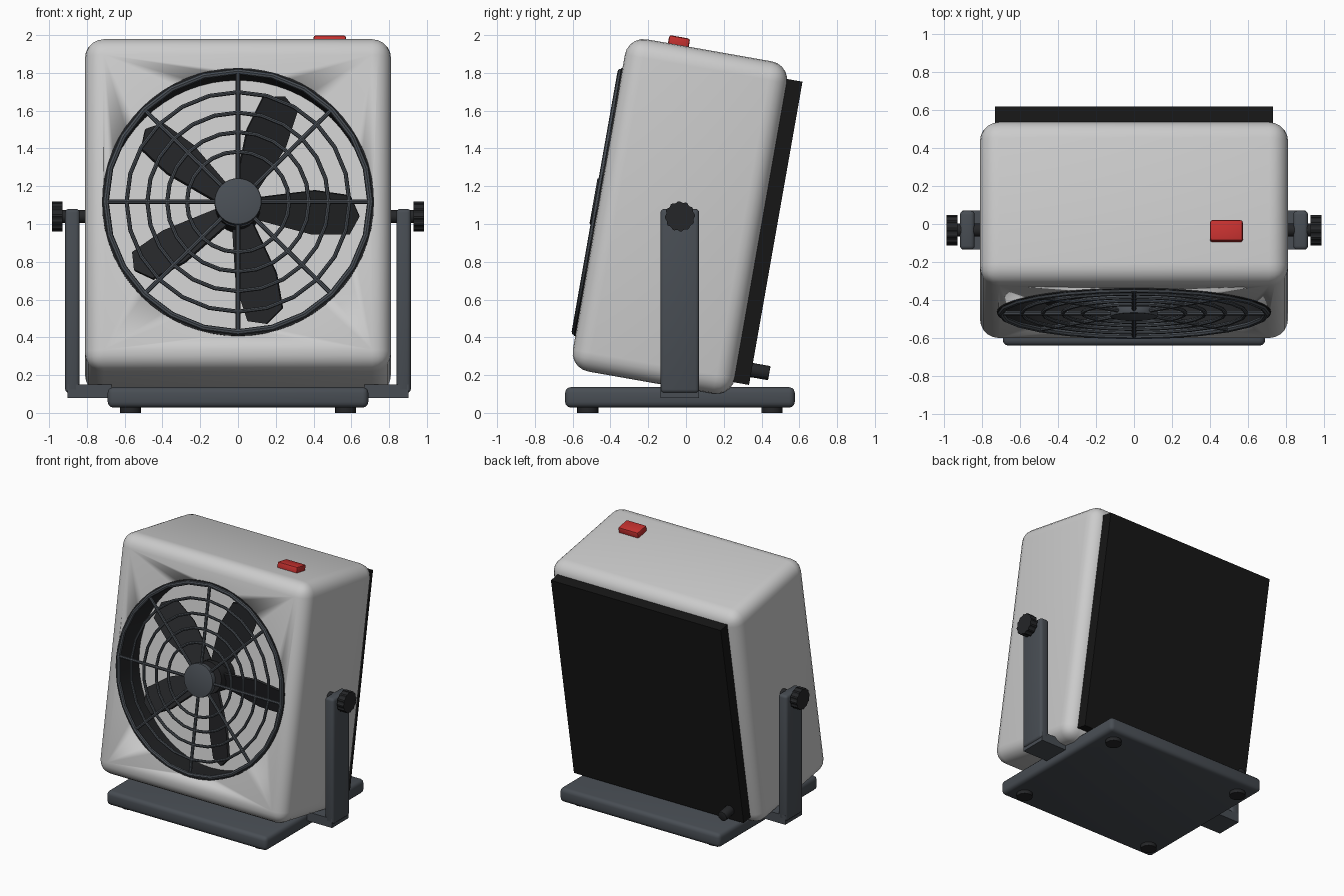
import bpy, bmesh
from math import radians, pi, sin, cos
from mathutils import Matrix, Vector

if "Cube" in bpy.data.objects:
    bpy.data.objects.remove(bpy.data.objects["Cube"])

T, R = Matrix.Translation, Matrix.Rotation
WORLD = Matrix.Identity(4)
# tilted frame shared by the housing and everything fixed to it
TILT = T((0, -0.032, 1.04)) @ R(radians(-10), 4, 'X')
FACE_Y = R(radians(90), 4, 'X')      # local z -> -y
FACE_X = R(radians(90), 4, 'Y')      # local z -> +x


def material(name, r, g, b):
    m = bpy.data.materials.new(name)
    m.diffuse_color = (r, g, b, 1)
    m.use_nodes = True
    m.node_tree.nodes["Principled BSDF"].inputs["Base Color"].default_value = m.diffuse_color
    return m


SLATE = material("slate", 0.065, 0.075, 0.088)
DARK = material("dark_plastic", 0.018, 0.019, 0.021)
BLACK = material("black_foam", 0.008, 0.008, 0.008)
RED = material("red", 0.55, 0.03, 0.028)


def finish(bm, name, mat, matrix, bevel=0, segs=3, smooth=True):
    bmesh.ops.recalc_face_normals(bm, faces=bm.faces)
    me = bpy.data.meshes.new(name)
    bm.to_mesh(me)
    bm.free()
    ob = bpy.data.objects.new(name, me)
    bpy.context.collection.objects.link(ob)
    ob.matrix_world = matrix
    if mat:
        me.materials.append(mat)
    bpy.ops.object.select_all(action='DESELECT')
    bpy.context.view_layer.objects.active = ob
    ob.select_set(True)
    if bevel:
        mod = ob.modifiers.new("Bevel", 'BEVEL')
        mod.width, mod.segments = bevel, segs
        bpy.ops.object.modifier_apply(modifier="Bevel")
    if smooth:
        bpy.ops.object.shade_smooth_by_angle(angle=radians(35))
    return ob


def box(name, lo, hi, mat, matrix=WORLD, bevel=0, segs=3):
    lo, hi = Vector(lo), Vector(hi)
    bm = bmesh.new()
    bmesh.ops.create_cube(bm, size=1)
    bmesh.ops.scale(bm, vec=hi - lo, verts=bm.verts)
    bmesh.ops.translate(bm, vec=(lo + hi) / 2, verts=bm.verts)
    return finish(bm, name, mat, matrix, bevel, segs)


def prism(name, pts, depth, mat, matrix, bevel=0, smooth=True):
    # extrude a flat outline from z = 0 to z = depth
    bm = bmesh.new()
    f = bm.faces.new([bm.verts.new((x, y, 0)) for x, y in pts])
    new = bmesh.ops.extrude_face_region(bm, geom=[f])['geom']
    bmesh.ops.translate(bm, vec=(0, 0, depth),
                        verts=[v for v in new if isinstance(v, bmesh.types.BMVert)])
    return finish(bm, name, mat, matrix, bevel, 2, smooth)


def circle(radius, n, ridge=0):
    return [((radius - ridge * (i // 2 % 2)) * cos(2 * pi * i / n),
             (radius - ridge * (i // 2 % 2)) * sin(2 * pi * i / n)) for i in range(n)]


def lathe(name, profile, n, mat, matrix):
    # spin a closed (radius, z) outline around z
    bm = bmesh.new()
    rows = [[bm.verts.new((r * cos(2 * pi * i / n), r * sin(2 * pi * i / n), z))
             for r, z in profile] for i in range(n)]
    k = len(profile)
    for i in range(n):
        a, b = rows[i], rows[(i + 1) % n]
        for j in range(k):
            bm.faces.new((a[j], a[(j + 1) % k], b[(j + 1) % k], b[j]))
    return finish(bm, name, mat, matrix)


# housing with round fan recess
housing = box("housing", (-0.81, -0.436, -0.893), (0.81, 0.436, 0.893), None, TILT, 0.1, 5)
cutter = prism("recess_cutter", circle(0.715, 64), 0.4, None,
               TILT @ T((0, -0.18, 0)) @ FACE_Y)
cutter.hide_render = True
cut = housing.modifiers.new("Recess", 'BOOLEAN')
cut.object, cut.solver = cutter, 'EXACT'
bpy.context.view_layer.objects.active = housing
bpy.ops.object.modifier_apply(modifier="Recess")
bpy.data.objects.remove(cutter)

# dark lining of the recess
lathe("recess_lining", [(0.72, 0.17), (0.72, 0.442), (0.70, 0.442), (0.70, 0.17)],
      64, DARK, TILT @ FACE_Y)

# guard: rings, spokes and centre cap
for i, r in enumerate((0.27, 0.375, 0.48, 0.59, 0.70)):
    tube = 0.016 if r == 0.70 else 0.011
    lathe(f"guard_ring_{i}", [(r + tube * x, 0.443 + tube * y) for x, y in circle(1, 8)],
          24, SLATE, TILT @ FACE_Y)
for i in range(8):
    prism(f"guard_spoke_{i}", circle(0.012, 8), 0.60, SLATE,
          TILT @ T((0, -0.443, 0)) @ R(i * pi / 4, 4, 'Y') @ T((0, 0, 0.1)))
prism("guard_cap", circle(0.125, 32), 0.045, SLATE,
      TILT @ T((0, -0.42, 0)) @ FACE_Y, 0.008)

# fan: hub and five pitched blades
prism("fan_hub", circle(0.12, 24), 0.17, DARK, TILT @ T((0, -0.18, 0)) @ FACE_Y)
BLADE = [(0.08, 0.06), (0.2, 0.085), (0.40, 0.125), (0.59, 0.11), (0.645, 0.0),
         (0.60, -0.10), (0.40, -0.115), (0.2, -0.075), (0.08, -0.05)]
for i in range(5):
    prism(f"fan_blade_{i}", BLADE, 0.018, DARK,
          TILT @ T((0, -0.27, 0)) @ FACE_Y @ R(radians(-4 + 72 * i), 4, 'Z')
          @ R(radians(25), 4, 'X'), smooth=False)

# rear filter and its frame
box("rear_filter", (-0.73, 0.42, -0.815), (0.73, 0.515, 0.815), BLACK, TILT)
bm = bmesh.new()
f = bm.faces.new([bm.verts.new((x, 0.505, z)) for x, z in
                  ((-0.772, -0.85), (0.772, -0.85), (0.772, 0.85), (-0.772, 0.85))])
bmesh.ops.inset_region(bm, faces=[f], thickness=0.065)
bmesh.ops.delete(bm, geom=[f], context='FACES_ONLY')
up = bmesh.ops.extrude_face_region(bm, geom=bm.faces[:], use_keep_orig=True)['geom']
bmesh.ops.translate(bm, vec=(0, 0.033, 0),
                    verts=[v for v in up if isinstance(v, bmesh.types.BMVert)])
finish(bm, "filter_frame", SLATE, TILT, 0.009, 2)
prism("cable_gland", circle(0.038, 16), 0.11, DARK,
      TILT @ T((-0.62, 0.61, -0.735)) @ FACE_Y, 0.005)

# red switch on top
box("power_switch", (0.4, -0.222, 0.87), (0.572, -0.11, 0.936), RED, TILT, 0.012, 2)

# base plate and feet
box("base_plate", (-0.69, -0.64, 0.028), (0.69, 0.576, 0.136), SLATE, bevel=0.03)
for x in (-0.57, 0.57):
    for y in (-0.52, 0.455):
        prism("rubber_foot", circle(0.056, 20), 0.04, DARK, T((x, y, 0)))

# side arms, pivots and clamp knobs
for side, s in (("left", -1), ("right", 1)):
    def span(a, b):
        return min(s * a, s * b), max(s * a, s * b)
    a, b = span(0.838, 0.915)
    box(f"arm_{side}", (a, -0.135, 0.105), (b, 0.07, 1.08), SLATE, bevel=0.02)
    a, b = span(0.67, 0.903)
    box(f"arm_foot_{side}", (a, -0.135, 0.08), (b, 0.07, 0.15), SLATE)
    turn = T((0, -0.032, 1.04)) @ R(s * pi / 2, 4, 'Y')
    prism(f"pivot_{side}", circle(0.035, 16), 0.17, DARK, turn @ T((0, 0, 0.79)))
    prism(f"clamp_knob_{side}", circle(0.08, 48, 0.006), 0.057, DARK,
          turn @ T((0, 0, 0.928)), smooth=False)
